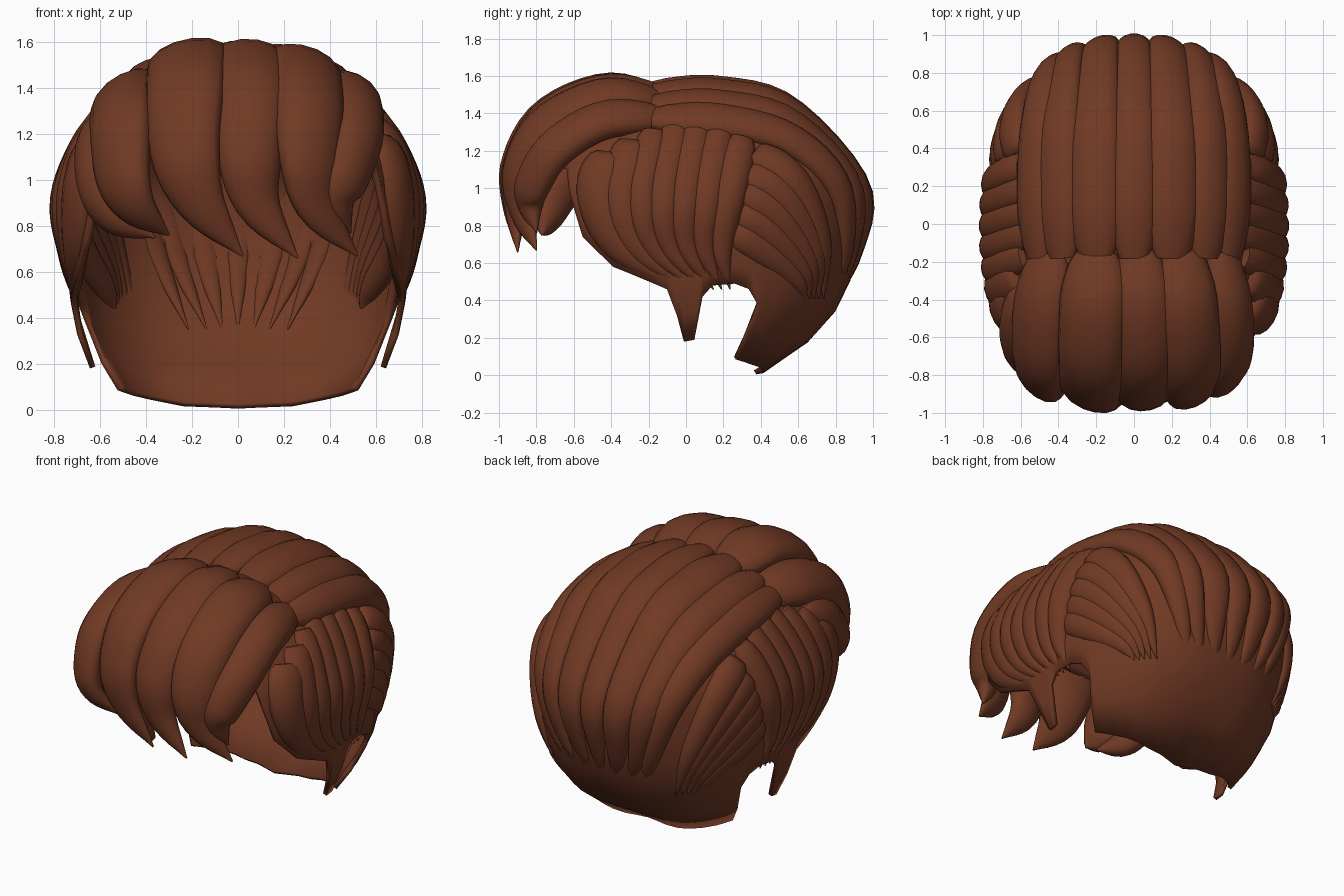
import bpy, bmesh, math
from mathutils import Vector

if "Cube" in bpy.data.objects:
    bpy.data.objects.remove(bpy.data.objects["Cube"])

CENTRE = Vector((0, 0, 0.95))
brown = bpy.data.materials.new("brown_hair")
brown.diffuse_color = (0.165, 0.042, 0.018, 1)
brown.use_nodes = True
brown.node_tree.nodes["Principled BSDF"].inputs["Base Color"].default_value = brown.diffuse_color


def lerp_table(table, v):
    for (a, za), (b, zb) in zip(table, table[1:]):
        if v <= b:
            return za + (zb - za) * (v - a) / (b - a)
    return table[-1][1]


def on_head(x, y, z, low=1.15):
    """Fill in the missing coordinate so the point lies on the head's superellipsoid."""
    if z is None:
        h = (abs(x / 0.8) ** 2.5 + abs(y) ** 2.5) ** 0.8
        return Vector((x, y, 0.95 + 0.65 * math.sqrt(max(0, 1 - h))))
    r = 0.65 if z > 0.95 else low
    h = max(0, 1 - ((z - 0.95) / r) ** 2) ** 1.25
    if x is None:
        return Vector((0.8 * max(0.001, h - abs(y) ** 2.5) ** 0.4, y, z))
    return Vector((x, max(0.001, h - abs(x / 0.8) ** 2.5) ** 0.4, z))


def finish(name, bm, angle=60):
    bmesh.ops.recalc_face_normals(bm, faces=bm.faces)
    me = bpy.data.meshes.new(name)
    bm.to_mesh(me)
    bm.free()
    ob = bpy.data.objects.new(name, me)
    bpy.context.collection.objects.link(ob)
    me.materials.append(brown)
    bpy.ops.object.select_all(action='DESELECT')
    ob.select_set(True)
    bpy.context.view_layer.objects.active = ob
    bpy.ops.object.shade_smooth_by_angle(angle=math.radians(angle))
    return ob


def spline(pts, t):
    """Catmull-Rom through pts."""
    n = len(pts) - 1
    i = min(int(t * n), n - 1)
    u = t * n - i
    p1, p2 = pts[i], pts[i + 1]
    p0 = pts[i - 1] if i else p1 * 2 - p2
    p3 = pts[i + 2] if i + 2 <= n else p2 * 2 - p1
    return 0.5 * (2 * p1 + (p2 - p0) * u + (2 * p0 - 5 * p1 + 4 * p2 - p3) * u * u
                  + (3 * p1 - p0 - 3 * p2 + p3) * u ** 3)


def lock(name, pts, width, thick, sink=0.91, power=2.5, mirror=1, blunt=0.6, steps=24, sides=14):
    """A tapering strand of elliptical section, lying flat against the head."""
    pts = [Vector(p) for p in pts]
    if sink:
        n = len(pts) - 1
        pts = [CENTRE + (p - CENTRE) * (sink + (0.983 - sink) * (i / n) ** 2) for i, p in enumerate(pts)]
    bm = bmesh.new()
    rings = []
    for k in range(steps + 1):
        t = k / steps
        p = spline(pts, t)
        tan = (spline(pts, min(1, t + 0.01)) - spline(pts, max(0, t - 0.01))).normalized()
        d = p - CENTRE
        nor = Vector((d.x / 0.64, d.y, d.z / (0.42 if d.z > 0 else 1.1)))
        side = tan.cross(nor).normalized()
        nor = side.cross(tan).normalized()
        ease = math.sqrt(min(1, t / 0.14))
        w = width * (0.6 + 0.4 * ease) * max(0.03, 1 - t ** power)
        h = thick * (blunt + (1 - blunt) * ease) * max(0.05, 1 - t ** (power + 0.5))
        ring = []
        for j in range(sides):
            a = math.tau * j / sides
            q = p + side * w * math.cos(a) + nor * h * math.sin(a)
            ring.append(bm.verts.new((q.x * mirror, q.y, q.z)))
        rings.append(ring)
    for a, b in zip(rings, rings[1:]):
        for j in range(sides):
            bm.faces.new((a[j], a[(j + 1) % sides], b[(j + 1) % sides], b[j]))
    bm.faces.new(rings[0])
    bm.faces.new(rings[-1])
    finish(name, bm)


# scalp shell: hem height by angle from the back, with ear cut-out, sideburn and nape
hem = [(0, 0.005), (28, 0.015), (48, 0.06), (57, 0.085), (58.5, 0.2), (60, 0.38), (64, 0.46), (70, 0.49),
       (79, 0.48), (83, 0.42), (85, 0.19), (91, 0.18), (94, 0.32), (98, 0.46), (119, 0.58), (130, 0.74),
       (138, 1.1), (160, 1.22), (180, 1.25)]
angles = []
for (a, _), (b, _) in zip(hem, hem[1:]):
    m = 3 if b - a > 5 else 1
    angles += [a + (b - a) * i / m for i in range(m)]
angles = angles + [180] + [360 - a for a in reversed(angles[1:])]
bm = bmesh.new()
rows, cols = 14, []
for a in angles:
    z0 = lerp_table(hem, min(a, 360 - a))
    dx, dy = math.sin(math.radians(a)), math.cos(math.radians(a))
    reach = (abs(dx / 0.8) ** 2.5 + abs(dy) ** 2.5) ** -0.4
    col = []
    for k in range(rows):
        z = z0 + (1.515 - z0) * math.sin(k / rows * math.pi / 2)
        r = 0.57 if z > 0.95 else 1.02 + 0.28 * dx * dx
        s = 0.93 + 0.07 * min(1, max(0, (0.9 - z) / 0.6))
        h = reach * s * math.sqrt(max(0, 1 - ((z - 0.95) / r) ** 2))
        # nape corners lean forward
        lean = 0.36 * max(0, 0.38 - z) * dx * dx * min(1, max(0, dy * 2))
        col.append(bm.verts.new((dx * h, dy * h - lean, z)))
    cols.append(col)
top = bm.verts.new((0, 0, 1.52))
for c, d in zip(cols, cols[1:] + cols[:1]):
    for k in range(rows - 1):
        bm.faces.new((c[k], d[k], d[k + 1], c[k + 1]))
    bm.faces.new((c[-1], d[-1], top))
shell = finish("scalp_shell", bm)
mod = shell.modifiers.new("thickness", 'SOLIDIFY')
mod.thickness = 0.025
mod.offset = -1

# crown locks: from the parting over the back, converging above the nape
for i, (x, tip, w) in enumerate([(0, 0, 0.13), (0.22, 0.07, 0.145), (0.42, 0.14, 0.125), (0.55, 0.22, 0.12)]):
    path = [on_head(x, -0.2, None), on_head(x * 1.03, 0.2, None), on_head(x, 0.6, None),
            on_head(x * 0.88, None, 1.02, 1), on_head(x * 0.66, None, 0.65, 1), on_head(tip, None, 0.34, 1)]
    for m in ((1, -1) if i else (1,)):
        lock(f"crown_lock_{i}_{'r' if m > 0 else 'l'}", path, w, 0.072, mirror=m)

# side locks: fall from the temple and gather at the sideburn and ear
for i in range(7):
    f = i / 6
    path = [on_head(None, -0.45 + 0.78 * f, 1.21 + 0.17 * math.sin(f * 2.6)),
            on_head(None, -0.51 + 0.76 * f, 0.96), on_head(None, -0.38 + 0.58 * f, 0.67),
            on_head(None, -0.03 + 0.27 * f, 0.45)]
    for m in (1, -1):
        lock(f"side_lock_{i}_{'r' if m > 0 else 'l'}", path, 0.125 - 0.03 * min(1, i / 2), 0.07,
             sink=0.925, mirror=m, blunt=0.35)

# rear side locks: sweep back from behind the ear towards the nape
for i in range(5):
    path = [on_head(None, 0.4 - 0.035 * i, 1.22 - 0.11 * i), on_head(None, 0.63 - 0.045 * i, 1.03 - 0.095 * i),
            on_head(None, 0.76 - 0.035 * i, 0.7 - 0.05 * i), on_head(None, 0.75 - 0.025 * i, 0.4)]
    for m in (1, -1):
        lock(f"rear_side_lock_{i}_{'r' if m > 0 else 'l'}", path, 0.1, 0.065, sink=0.92, mirror=m, blunt=0.35)

# fringe locks: swept forward from the parting, curling down and to one side
fringe = [
    (0.16, [(-0.44, -0.15, 1.38), (-0.5, -0.45, 1.36), (-0.51, -0.72, 1.23), (-0.5, -0.83, 1.02),
            (-0.44, -0.85, 0.88), (-0.3, -0.8, 0.76)]),
    (0.18, [(-0.2, -0.15, 1.49), (-0.22, -0.45, 1.52), (-0.23, -0.75, 1.38), (-0.23, -0.9, 1.12),
            (-0.16, -0.92, 0.9), (0.02, -0.9, 0.67)]),
    (0.16, [(0.02, -0.15, 1.5), (0.05, -0.45, 1.52), (0.06, -0.75, 1.38), (0.05, -0.9, 1.12),
            (0.09, -0.91, 0.89), (0.26, -0.9, 0.66)]),
    (0.165, [(0.25, -0.15, 1.47), (0.29, -0.45, 1.49), (0.31, -0.75, 1.34), (0.31, -0.88, 1.1),
             (0.35, -0.87, 0.88), (0.52, -0.8, 0.67)]),
    (0.13, [(0.46, -0.15, 1.38), (0.51, -0.45, 1.36), (0.52, -0.7, 1.21), (0.47, -0.82, 1.02),
            (0.44, -0.83, 0.9), (0.49, -0.8, 0.77)]),
    # shorter lock tucked under the fringe at one temple
    (0.12, [(-0.57, -0.35, 1.26), (-0.61, -0.54, 1.14), (-0.6, -0.68, 0.97), (-0.53, -0.74, 0.84),
            (-0.36, -0.77, 0.75)])]
for i, (w, path) in enumerate(fringe):
    lock(f"fringe_lock_{i}", path, w, 0.09, sink=0, power=4.2)
